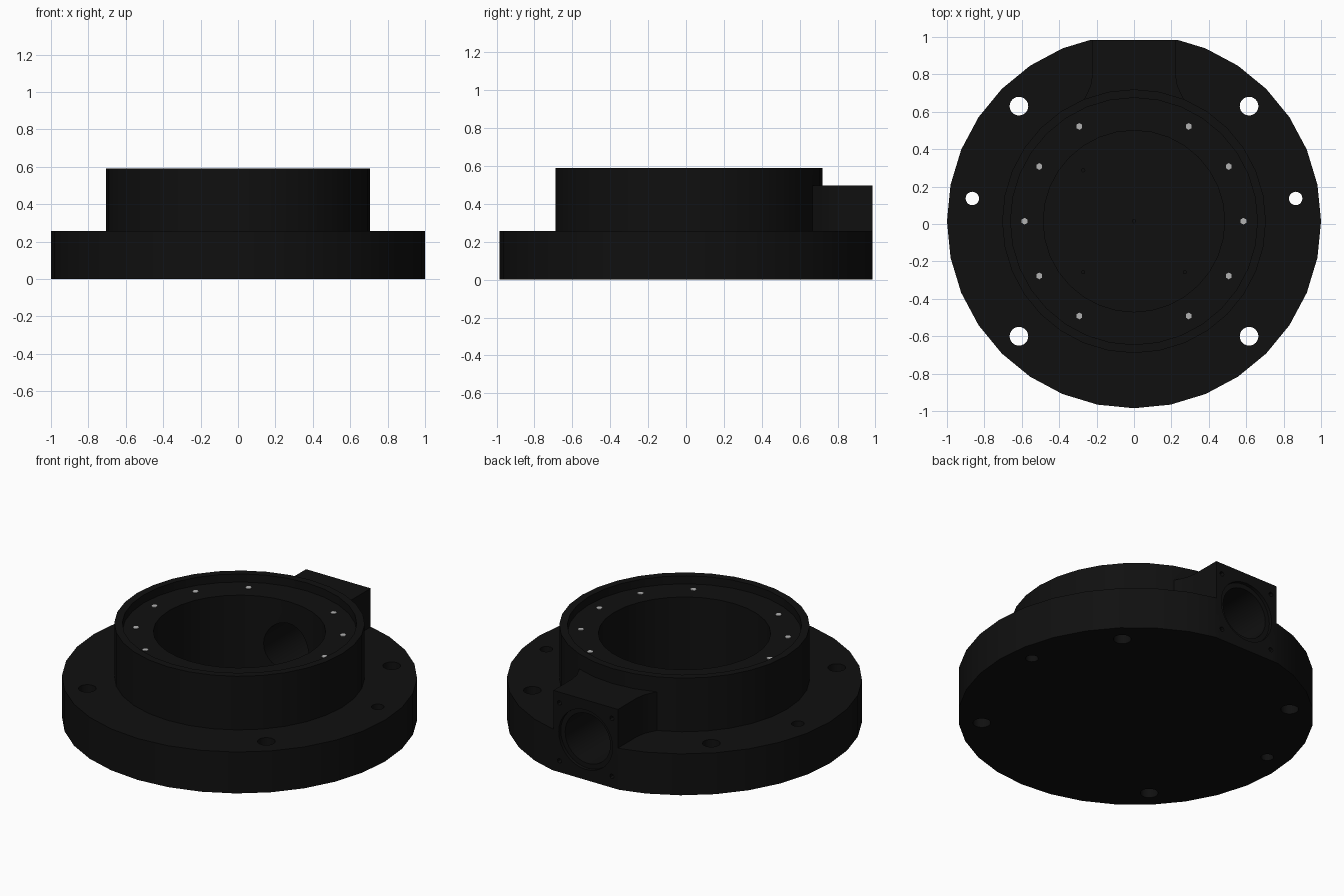
import bpy, bmesh, math
from mathutils import Matrix, Vector

if "Cube" in bpy.data.objects:
    bpy.data.objects.remove(bpy.data.objects["Cube"], do_unlink=True)

CY = 0.015          # axis of the round body
SIDES = 32


def material(name, value, rough):
    m = bpy.data.materials.new(name)
    m.use_nodes = True
    col = (value, value, value, 1)
    m.diffuse_color = col
    b = m.node_tree.nodes["Principled BSDF"]
    b.inputs["Base Color"].default_value = col
    b.inputs["Roughness"].default_value = rough
    return m


black = material("matt_black", 0.005, 0.6)
grey = material("light_grey", 0.45, 0.5)


def make(name, bm, mat):
    bmesh.ops.recalc_face_normals(bm, faces=bm.faces)
    me = bpy.data.meshes.new(name)
    bm.to_mesh(me)
    bm.free()
    me.materials.append(mat)
    ob = bpy.data.objects.new(name, me)
    bpy.context.collection.objects.link(ob)
    return ob


def rods(name, spots, radius, z0, z1, sides, mat=black):
    """Several upright cylinders in one mesh."""
    bm = bmesh.new()
    for x, y in spots:
        bmesh.ops.create_cone(bm, cap_ends=True, segments=sides, radius1=radius, radius2=radius,
                              depth=z1 - z0, matrix=Matrix.Translation((x, y, (z0 + z1) / 2)))
    return make(name, bm, mat)


def bores(name, spots, radius, y0, y1, sides):
    """Several cylinders lying along y, in one mesh."""
    bm = bmesh.new()
    turn = Matrix.Rotation(math.pi / 2, 4, "X")
    for x, z in spots:
        bmesh.ops.create_cone(bm, cap_ends=True, segments=sides, radius1=radius, radius2=radius,
                              depth=y1 - y0, matrix=Matrix.Translation((x, (y0 + y1) / 2, z)) @ turn)
    return make(name, bm, black)


def ring(radius, degrees):
    return [(radius * math.cos(math.radians(a)), CY + radius * math.sin(math.radians(a)))
            for a in degrees]


def combine(target, tool, operation):
    mod = target.modifiers.new(operation.title(), "BOOLEAN")
    mod.operation = operation
    mod.solver = "EXACT"
    mod.object = tool
    bpy.context.view_layer.objects.active = target
    bpy.ops.object.modifier_apply(modifier=mod.name)
    bpy.data.objects.remove(tool, do_unlink=True)


# Round body: flange, collar, stepped rim and blind bore
profile = [(0, 0), (1, 0), (1, 0.257), (0.705, 0.257), (0.705, 0.59), (0.66, 0.59),
           (0.66, 0.54), (0.485, 0.54), (0.485, 0.08), (0, 0.08)]
bm = bmesh.new()
vs = [bm.verts.new((r, CY, z)) for r, z in profile]
es = [bm.edges.new(p) for p in zip(vs, vs[1:])]
bmesh.ops.spin(bm, geom=vs + es, cent=(0, CY, 0), axis=(0, 0, 1),
               angle=math.tau, steps=SIDES, use_duplicate=False)
bmesh.ops.remove_doubles(bm, verts=bm.verts, dist=0.0001)
body = make("flanged_housing", bm, black)

# Port block at the back, flaring into the collar
half = [(0.222, 1.1), (0.222, 0.8), (0.232, 0.74), (0.255, 0.69), (0.28, 0.64)]
outline = half + [(-x, y) for x, y in reversed(half)]
bm = bmesh.new()
face = bm.faces.new([bm.verts.new((x, y, 0.12)) for x, y in outline])
out = bmesh.ops.extrude_face_region(bm, geom=[face])
bmesh.ops.translate(bm, vec=Vector((0, 0, 0.377)),
                    verts=[g for g in out["geom"] if isinstance(g, bmesh.types.BMVert)])
combine(body, make("port_block", bm, black), "UNION")

# Flat cut across the back
bm = bmesh.new()
bmesh.ops.create_cube(bm, size=2, matrix=Matrix.Translation((0, 1.985, 0)))
combine(body, make("flat_cutter", bm, black), "DIFFERENCE")

# Side port with counterbore and corner screw holes
combine(body, bores("port_cutter", [(0, 0.25)], 0.155, 0.3, 1.2, 32), "DIFFERENCE")
combine(body, bores("seal_cutter", [(0, 0.25)], 0.185, 0.965, 1.2, 32), "DIFFERENCE")
corners = [(sx * 0.18, 0.25 + sz * 0.18) for sx in (-1, 1) for sz in (-1, 1)]
combine(body, bores("corner_cutter", corners, 0.014, 0.93, 1.2, 12), "DIFFERENCE")

# Through holes in the flange
combine(body, rods("bolt_cutter", ring(0.87, (45, 135, 225, 315)), 0.05, -0.1, 0.4, 24), "DIFFERENCE")
combine(body, rods("dowel_cutter", ring(0.873, (8, 172)), 0.036, -0.1, 0.4, 20), "DIFFERENCE")

# Small blind holes in the bore floor
floor_spots = ring(0.385, (45, 135, 225, 315)) + [(0, CY)]
combine(body, rods("floor_cutter", floor_spots, 0.009, 0.05, 0.2, 8), "DIFFERENCE")

# Screws around the ledge, none at the front or back
screw_spots = ring(0.585, [a for a in range(0, 360, 30) if a not in (90, 270)])
rods("ledge_screws", screw_spots, 0.018, 0.535, 0.543, 6, grey)

bpy.ops.object.select_all(action="DESELECT")
body.select_set(True)
bpy.context.view_layer.objects.active = body
bpy.ops.object.shade_smooth_by_angle(angle=math.radians(30))
